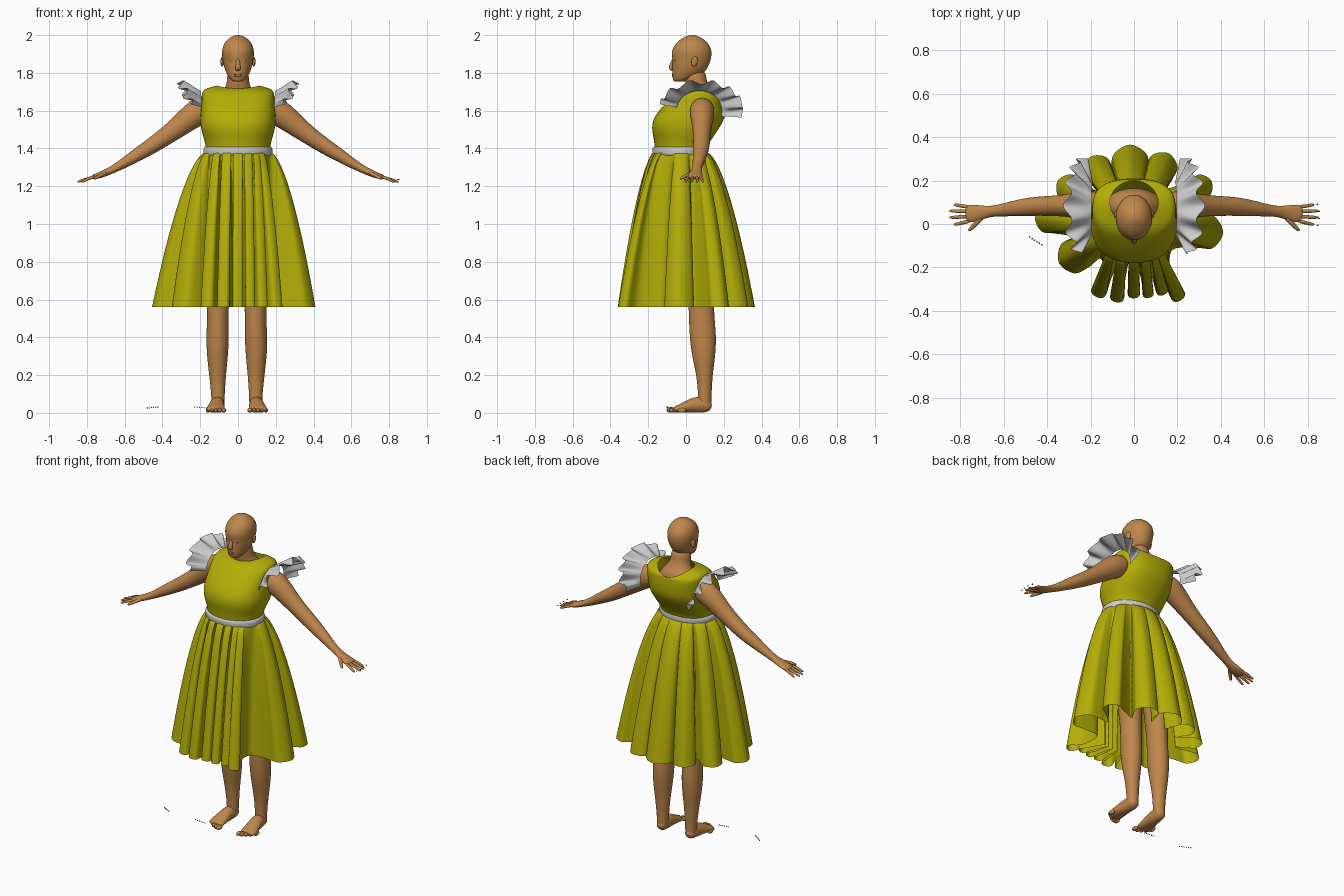
import bpy, bmesh
from math import sin, cos, pi, atan2, radians
from mathutils import Vector as V


def material(name, rgb):
    m = bpy.data.materials.new(name)
    m.diffuse_color = (*rgb, 1)
    return m


SKIN = material("skin", (0.52, 0.24, 0.07))
CLOTH = material("olive_cloth", (0.45, 0.42, 0.002))


def loft(name, rings, mat=None, caps=True, closed=True, sub=2):
    """Skin a list of equal-length point rings."""
    bm = bmesh.new()
    rows = [[bm.verts.new(p) for p in r] for r in rings]
    n = len(rows[0])
    for a, b in zip(rows, rows[1:]):
        for i in range(n if closed else n - 1):
            j = (i + 1) % n
            bm.faces.new((a[i], a[j], b[j], b[i]))
    if caps:
        bm.faces.new(rows[0])
        bm.faces.new(rows[-1])
    bmesh.ops.recalc_face_normals(bm, faces=bm.faces)
    me = bpy.data.meshes.new(name)
    bm.to_mesh(me)
    bm.free()
    me.polygons.foreach_set("use_smooth", [True] * len(me.polygons))
    ob = bpy.data.objects.new(name, me)
    bpy.context.collection.objects.link(ob)
    if mat:
        me.materials.append(mat)
    if sub:
        ob.modifiers.new("smooth", 'SUBSURF').levels = sub
        ob.modifiers["smooth"].render_levels = sub
    return ob


def oval(z, rx, yf, yb, e=1.0, front=0, back=0, n=24):
    """Horizontal oval from y=yf to y=yb; e<1 is boxier; front/back shift z there."""
    out = []
    for i in range(n):
        a = 2 * pi * i / n
        c, s = cos(a), sin(a)
        x = rx * abs(c) ** e * (1 if c > 0 else -1)
        y = (yf + yb) / 2 + (yb - yf) / 2 * abs(s) ** e * (1 if s > 0 else -1)
        out.append(V((x, y, z + s * s * (back if s > 0 else front))))
    return out


def tube(name, pts, up, mat=SKIN, n=12, sub=2):
    """Tube through (x, y, z, side radius, up radius) points."""
    P = [V(p[:3]) for p in pts]
    rings = []
    for i, p in enumerate(pts):
        t = (P[min(i + 1, len(P) - 1)] - P[max(i - 1, 0)]).normalized()
        side = t.cross(V(up)).normalized()
        nor = side.cross(t)
        rings.append([P[i] + side * p[3] * cos(2 * pi * k / n) + nor * p[4] * sin(2 * pi * k / n)
                      for k in range(n)])
    return loft(name, rings, mat, sub=sub)


def blob(name, loc, scale, mat=SKIN, rot=(0, 0, 0), seg=16):
    bpy.ops.mesh.primitive_uv_sphere_add(segments=seg, ring_count=seg // 2, location=loc, rotation=rot)
    ob = bpy.context.object
    ob.name = name
    ob.scale = scale
    ob.data.materials.append(mat)
    bpy.ops.object.shade_smooth()
    return ob


# Head and neck
loft("head", [oval(*r) for r in [
    (1.753, .020, -.060, -.015), (1.760, .036, -.069, .02), (1.785, .056, -.073, .075),
    (1.81, .067, -.073, .105), (1.84, .077, -.073, .122), (1.87, .082, -.072, .132),
    (1.90, .086, -.078, .137), (1.93, .084, -.072, .134), (1.96, .072, -.052, .116),
    (1.985, .048, -.018, .085), (1.998, .02, .012, .053), (2.0, .006, .026, .04)]], SKIN)
loft("neck", [oval(*r) for r in [
    (1.56, .15, .0, .17), (1.64, .13, .0, .165), (1.69, .095, .005, .155),
    (1.72, .066, .004, .125), (1.76, .058, -.008, .108), (1.82, .056, -.01, .105)]], SKIN)
# Face details
tube("nose", [(0, -.062, 1.88, .009, .008), (0, -.073, 1.85, .011, .01),
              (0, -.084, 1.828, .015, .012), (0, -.070, 1.812, .016, .01)], (0, 1, 0))
for z in (1.784, 1.793):
    blob("lip", (0, -.068, z), (.021, .007, .006))
for s in (-1, 1):
    blob("eye", (s * .031, -.059, 1.866), (.014, .006, .007), rot=(0, 0, s * .3))
    blob("ear", (s * .083, .045, 1.86), (.009, .018, .027), rot=(-.2, 0, s * .3))

# Arms, hands, legs and feet
for s in (-1, 1):
    tube("arm", [(s * x, y, z, a, b) for x, y, z, a, b in [
        (.14, .085, 1.62, .06, .06), (.20, .085, 1.60, .07, .075), (.25, .085, 1.567, .064, .07),
        (.32, .085, 1.51, .052, .057), (.40, .083, 1.452, .047, .048), (.47, .081, 1.405, .045, .043),
        (.54, .073, 1.362, .039, .036), (.62, .062, 1.312, .028, .026), (.67, .057, 1.285, .025, .02),
        (.72, .05, 1.262, .04, .018), (.76, .048, 1.25, .042, .014), (.775, .047, 1.245, .034, .01)]],
        (0, 0, 1))
    for y0, y1, x1 in [(.014, -.002, .83), (.036, .03, .85), (.057, .06, .85), (.077, .088, .83)]:
        tube("finger", [(s * .75, y0, 1.252, .009, .009), (s * .79, (y0 + y1) / 2, 1.242, .0095, .009),
                        (s * (x1 - .01), y1, 1.226, .008, .008), (s * x1, y1, 1.221, .004, .004)],
             (0, 0, 1), n=8, sub=1)
    tube("thumb", [(s * .69, .04, 1.275, .013, .012), (s * .725, .005, 1.258, .013, .011),
                   (s * .75, -.022, 1.245, .01, .009), (s * .763, -.032, 1.238, .005, .005)],
         (0, 0, 1), n=8, sub=1)
    x = s * .10
    tube("leg", [(x * .95 - .006, .06, 1.2, .095, .1), (x - .006, .07, .85, .085, .09),
                 (x - .007, .08, .6, .062, .07), (x - .007, .083, .5, .058, .07),
                 (x * 1.02 - .006, .09, .4, .063, .074), (x * 1.03 - .006, .094, .3, .058, .064),
                 (x * 1.02 - .006, .098, .2, .046, .044), (x * 1.0 - .006, .1, .1, .037, .037),
                 (x * 1.0 - .006, .098, .05, .036, .037), (x - .006, .098, .02, .034, .036)], (0, 1, 0))
    x -= .006
    tube("foot", [(x, .135, .028, .022, .02), (x, .11, .04, .036, .04),
                  (x * 1.03, .06, .045, .039, .047), (x * 1.08, .01, .034, .045, .034),
                  (x * 1.13, -.04, .021, .052, .021), (x * 1.13, -.068, .016, .048, .015)], (0, 0, 1))
    for k in range(5):
        blob("toe", (s * (.070 + .021 * k) - .006, -.08 + .0036 * k * k, .014),
             (.014 if k == 0 else .0105, .024, .013), seg=12)

# Loose nail chips
for k in range(6):
    blob("toe_nail_chip", (-.48 + .011 * k, -.06 - .007 * k, .026 + .001 * k), (.004, .004, .003), seg=8)
    blob("toe_nail_chip", (-.23 + .013 * k, -.10, .031 - .001 * k), (.004, .004, .003), seg=8)
for k in range(4):
    blob("finger_nail_chip", (.845 + .006 * (k in (1, 2)), .09 - .032 * k, 1.235), (.005, .004, .003), seg=8)

# Bodice with open neckline, dipping at the back
loft("bodice", [oval(*r) for r in [
    (1.36, .170, -.165, .105), (1.42, .173, -.168, .118, .95), (1.46, .185, -.174, .145, .9),
    (1.51, .199, -.184, .178, .85), (1.56, .202, -.174, .208, .85), (1.61, .196, -.136, .212, .8),
    (1.655, .194, -.096, .210, .75, 0, -.01), (1.695, .194, -.055, .207, .75, 0, -.02),
    (1.716, .178, -.028, .205, .85, -.004, -.03), (1.730, .125, -.010, .203, 1, -.014, -.045),
    (1.733, .112, -.004, .20, 1, -.016, -.047)]], CLOTH, caps=False)
# Waist band
loft("waist_band", [oval(*r) for r in [
    (1.36, .172, -.166, .107), (1.364, .183, -.178, .118), (1.385, .185, -.18, .12),
    (1.405, .183, -.18, .12), (1.408, .174, -.17, .113)]], caps=False)

# Gathered skirt: club-shaped hem lobes as (tip x, tip y, half width, valley radius after it)
lobes = [(.41, -.04, .085, .25), (.355, .20, .06, .25), (.16, .325, .075, .23), (-.02, .365, .09, .22),
         (-.20, .31, .07, .24), (-.35, .20, .065, .26), (-.455, .03, .07, .24), (-.345, -.18, .085, .20),
         (-.175, -.335, .042, .17), (-.083, -.360, .038, .16), (.0, -.342, .033, .16), (.07, -.34, .030, .16),
         (.14, -.325, .034, .17), (.217, -.35, .040, .21)]
C = V((-.01, -.02))
ctrl = []
for i, (x, y, w, rv) in enumerate(lobes):
    d = V((x, y)) - C
    R = d.length
    d.normalize()
    t = V((-d.y, d.x))
    nxt = (V(lobes[(i + 1) % len(lobes)][:2]) - C).normalized()
    neck = (2.6, .55) if w < .05 else (1.35, .9)
    ctrl += [C + d * (R - r * w) + t * w * q for r, q in
             ((neck[0], -neck[1]), (.5, -.85), (0, 0), (.5, .85), neck)]
    ctrl.append(C + (d + nxt).normalized() * rv)
hem = []
N = len(ctrl)
for i in range(N):
    a, b, c, d = (ctrl[(i + k - 1) % N] for k in range(4))
    for k in range(5):
        u = k / 5
        hem.append(.5 * (2 * b + (c - a) * u + (2 * a - 5 * b + 4 * c - d) * u * u
                         + (3 * b - a - 3 * c + d) * u ** 3))
rings = []
for j in range(25):
    s = (j / 24) ** 1.4
    f = s ** .6
    ring = []
    for h in hem:
        # front pleats hang nearly parallel, the rest fan out
        a = atan2((h.y + .03) / (.14 if h.y > -.03 else .25), h.x / .172)
        w = V((.172 * cos(a), -.03 + .14 * sin(a)))
        p = w.lerp(h, f)
        ring.append(V((p.x, p.y, 1.38 - .82 * s)))
    rings.append(ring)
loft("skirt", rings, CLOTH, caps=False, sub=0)

# Shoulder ruffles fanning around the armholes
for s in (-1, 1):
    rows = []
    for j in range(11):
        v = j / 10
        row = []
        for i in range(141):
            u = i / 140
            a = radians(170 - 186 * u)
            inner = V((.190 + .006 * sin(a), .07 + .12 * cos(a), 1.60 + .105 * sin(a)))
            outer = V((.235 + .07 * sin(a), .08 + .222 * cos(a), 1.61 + .145 * sin(a)))
            p = inner.lerp(outer, v)
            ph = 2 * pi * 6.5 * u + .8 * sin(9 * u)
            p += V((-.8, 0, .55)) * (.023 * v * (sin(ph) - .15))
            row.append(V((p.x * s, p.y, p.z)))
        rows.append(row)
    loft("shoulder_ruffle", rows, caps=False, closed=False, sub=0)
